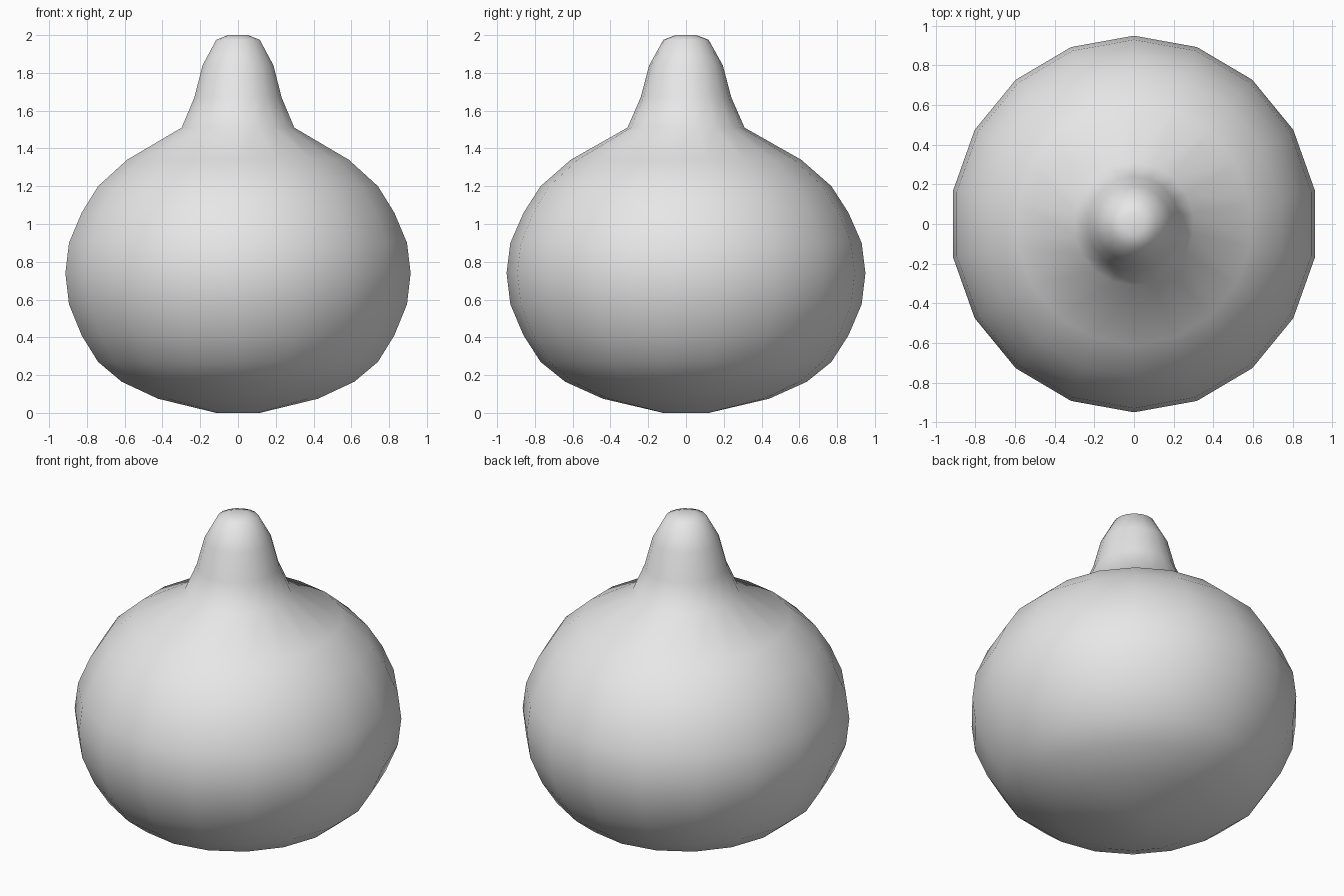
import bpy, bmesh
from math import sin, cos, tau

cube = bpy.data.objects.get("Cube")
if cube:
    bpy.data.objects.remove(cube, do_unlink=True)

SIDES = 18
X_SCALE = 0.977  # the round body is slightly narrower side to side

# (radius, height) from the underside, over the belly, up the neck to the tip
PROFILE = [
    (0.12, 0.0), (0.44, 0.075), (0.64, 0.165), (0.77, 0.27), (0.86, 0.41),
    (0.93, 0.575), (0.95, 0.74), (0.93, 0.90), (0.86, 1.06), (0.77, 1.20),
    (0.61, 1.34), (0.31, 1.51), (0.24, 1.67), (0.195, 1.84),
    (0.12, 1.975), (0.055, 2.0),
]

grey = bpy.data.materials.new("plain grey")
grey.use_nodes = True
colour = (0.8, 0.8, 0.8, 1.0)
grey.diffuse_color = colour
grey.node_tree.nodes["Principled BSDF"].inputs["Base Color"].default_value = colour


def ring(bm, radius, height):
    """One 18-sided loop with a corner on the front and the back."""
    return [bm.verts.new((X_SCALE * radius * sin(tau * i / SIDES),
                          -radius * cos(tau * i / SIDES), height))
            for i in range(SIDES)]


# Round body flowing into the tapered neck as one skin
bm = bmesh.new()
rings = [ring(bm, r, z) for r, z in PROFILE]
for low, high in zip(rings, rings[1:]):
    for i in range(SIDES):
        j = (i + 1) % SIDES
        bm.faces.new((low[i], low[j], high[j], high[i]))

# Closed underside and tip
bm.faces.new(rings[0][::-1])
bm.faces.new(rings[-1])
bmesh.ops.recalc_face_normals(bm, faces=bm.faces[:])
for face in bm.faces:
    face.smooth = True

mesh = bpy.data.meshes.new("round_body_with_neck")
bm.to_mesh(mesh)
bm.free()
mesh.materials.append(grey)
body = bpy.data.objects.new("round_body_with_neck", mesh)
bpy.context.collection.objects.link(body)
